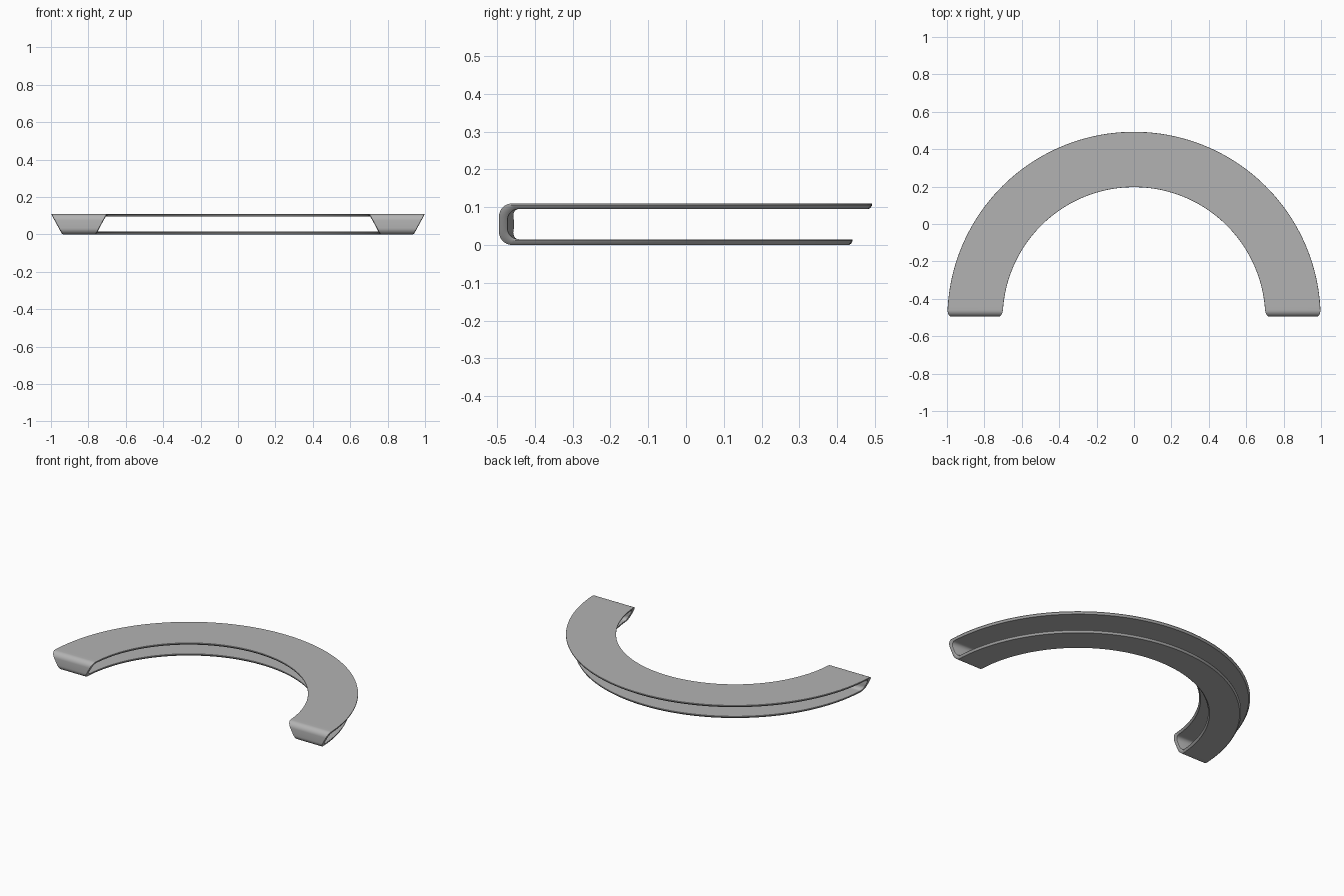
import bpy, bmesh, math

if "Cube" in bpy.data.objects:
    bpy.data.objects.remove(bpy.data.objects["Cube"])

CY, H, T = -0.505, 0.11, 0.015      # ring centre, height, plate thickness
Y0 = -0.435                         # y where the flat plates meet the end bends
ARC, FIL = 96, 8


def outer(z):
    return 0.94 + 0.06 * z / H


def inner(z):
    return 0.76 - 0.06 * z / H


# Cross-section of the strip: (depth through thickness, edge blend, inset)
SECTION = [(0, 0, .003), (0, 1, -.003), (.25, 1, 0), (.75, 1, 0), (1, 1, -.003),
           (1, .5, 0), (1, 0, .003), (.75, 0, 0), (.25, 0, 0)]


def radius(z, blend, inset):
    return inner(z) * (1 - blend) + outer(z) * blend + inset


def plate_ring(s, zo, zi):
    pts = []
    for t, b, ins in SECTION:
        z = zo + (zi - zo) * t
        r = radius(z, b, ins)
        a0 = math.asin((Y0 - CY) / r)
        a = a0 + (math.pi - 2 * a0) * s
        pts.append((r * math.cos(a), CY + r * math.sin(a), z))
    return pts


def bend_ring(side, o, i, bulge):
    pts = []
    for t, b, ins in SECTION:
        y = o[0] + (i[0] - o[0]) * t
        z = o[1] + (i[1] - o[1]) * t
        if b == .5:
            y += bulge
        r = radius(z, b, ins)
        pts.append((side * math.sqrt(r * r - (y - CY) ** 2), y, z))
    return pts


def end_bend(side):
    """Rings running down a rounded end wall, from top plate to bottom plate."""
    top = []
    for k in range(FIL + 1):
        a = math.pi / 2 * (1 + k / FIL)
        c, s = math.cos(a), math.sin(a)
        o = (-0.460 + .035 * c, 0.075 + .035 * s)
        i = (-0.443 + .030 * c, 0.065 + .030 * s)
        top.append((o, i, .018 * (k / FIL)))
    low = [((o[0], H - o[1]), (i[0], H - i[1]), b) for o, i, b in reversed(top)]
    return [bend_ring(side, *p) for p in top + low]


# Closed loop: top arch, left end wall, bottom arch, right end wall
rings = [plate_ring(k / ARC, H, H - T) for k in range(ARC + 1)]
rings += end_bend(-1)
rings += [plate_ring(1 - k / ARC, 0, T) for k in range(ARC + 1)]
rings += reversed(end_bend(1))

bm = bmesh.new()
loops = [[bm.verts.new(p) for p in ring] for ring in rings]
n = len(SECTION)
for k, cur in enumerate(loops):
    nxt = loops[(k + 1) % len(loops)]
    for j in range(n):
        bm.faces.new((cur[j], cur[(j + 1) % n], nxt[(j + 1) % n], nxt[j]))
bmesh.ops.recalc_face_normals(bm, faces=bm.faces[:])
mesh = bpy.data.meshes.new("folded_half_ring")
bm.to_mesh(mesh)
bm.free()

# Single grey colour
mat = bpy.data.materials.new("plain grey")
mat.diffuse_color = (0.45, 0.45, 0.45, 1)
mat.use_nodes = True
mat.node_tree.nodes["Principled BSDF"].inputs["Base Color"].default_value = mat.diffuse_color
mesh.materials.append(mat)
obj = bpy.data.objects.new("folded_half_ring", mesh)
bpy.context.collection.objects.link(obj)
bpy.context.view_layer.objects.active = obj
obj.select_set(True)
bpy.ops.object.shade_smooth_by_angle(angle=math.radians(30))
